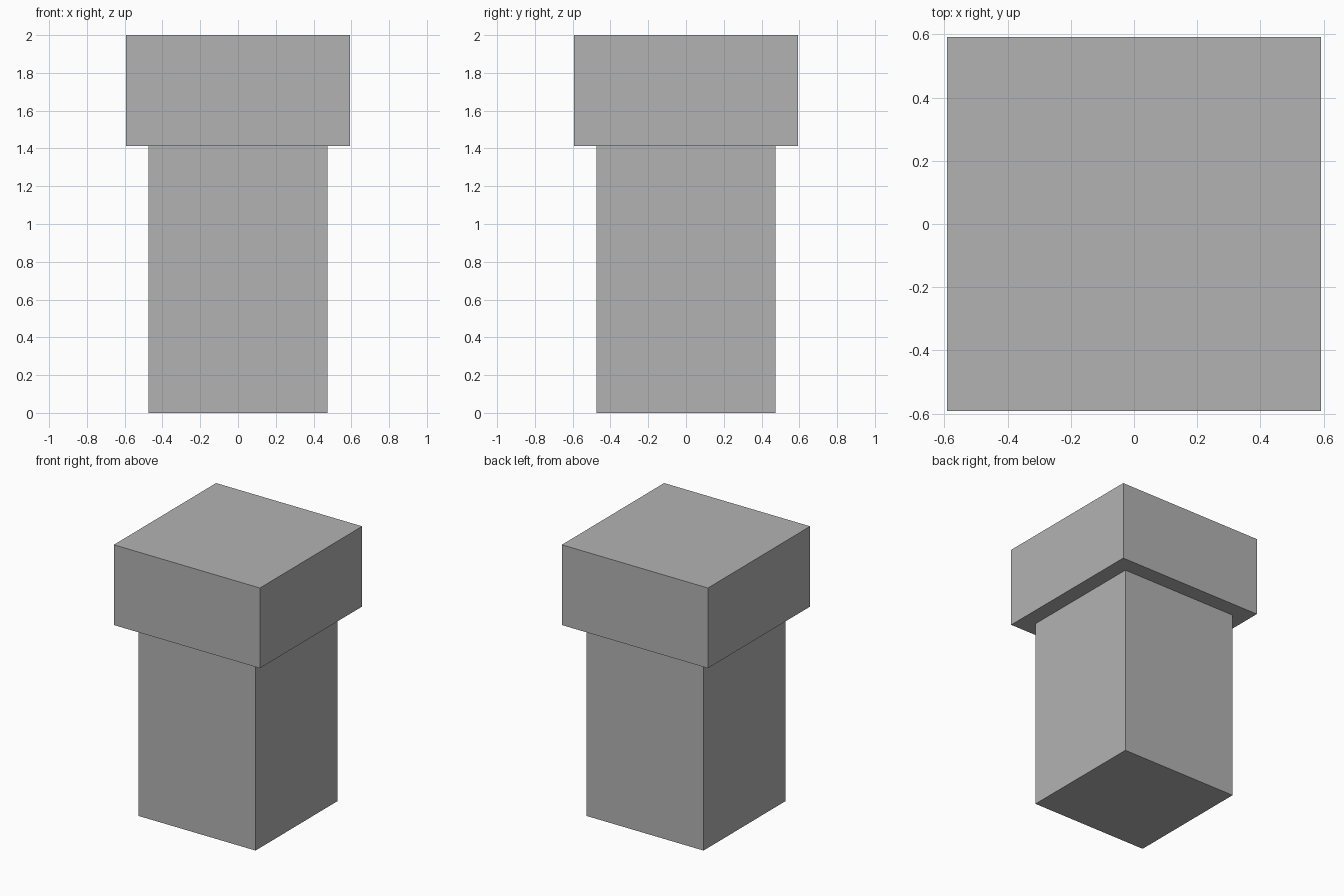
import bpy
import bmesh

if "Cube" in bpy.data.objects:
    bpy.data.objects.remove(bpy.data.objects["Cube"])

SHAFT, CAP = 0.475, 0.592      # half widths
STEP, TOP = 1.412, 2.0         # heights

grey = bpy.data.materials.new("plain grey")
grey.diffuse_color = (0.45, 0.45, 0.45, 1.0)
grey.use_nodes = True
grey.node_tree.nodes["Principled BSDF"].inputs["Base Color"].default_value = grey.diffuse_color

bm = bmesh.new()


def square(half, z):
    """Ring of four corners at one height."""
    return [bm.verts.new((x * half, y * half, z))
            for x, y in ((-1, -1), (1, -1), (1, 1), (-1, 1))]


# Stepped square profile: shaft, underside of the cap, cap sides
rings = [square(SHAFT, 0), square(SHAFT, STEP), square(CAP, STEP), square(CAP, TOP)]
for low, high in zip(rings, rings[1:]):
    for i in range(4):
        j = (i + 1) % 4
        bm.faces.new((low[i], low[j], high[j], high[i]))

# Closed bottom and top
bm.faces.new(rings[0][::-1])
bm.faces.new(rings[-1])
bmesh.ops.recalc_face_normals(bm, faces=bm.faces)

mesh = bpy.data.meshes.new("capped_post")
bm.to_mesh(mesh)
bm.free()
mesh.materials.append(grey)
post = bpy.data.objects.new("capped_post", mesh)
bpy.context.collection.objects.link(post)
